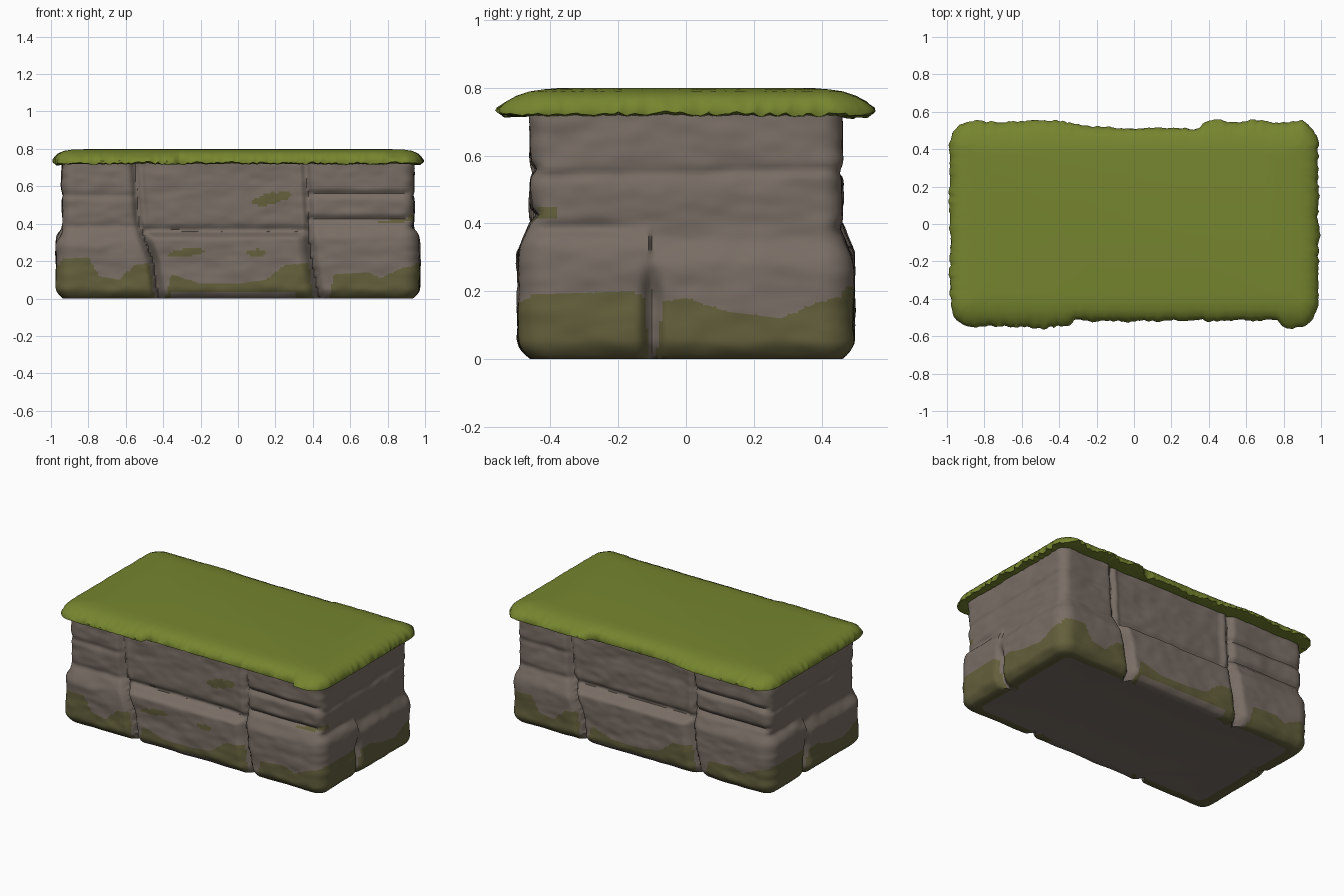
import bpy, bmesh, math
from mathutils import Vector, noise

cube = bpy.data.objects.get("Cube")
if cube:
    bpy.data.objects.remove(cube, do_unlink=True)


def material(name, rgb):
    m = bpy.data.materials.new(name)
    m.use_nodes = True
    m.diffuse_color = (*rgb, 1)
    bsdf = next(n for n in m.node_tree.nodes if n.type == 'BSDF_PRINCIPLED')
    bsdf.inputs["Base Color"].default_value = (*rgb, 1)
    bsdf.inputs["Roughness"].default_value = 0.9
    return m


stone = material("warm grey stone", (0.19, 0.155, 0.13))
moss = material("dull moss", (0.125, 0.115, 0.045))
grass = material("grass green", (0.18, 0.235, 0.028))


# Helpers: soft step, crack, piecewise line, rounded outline
def step(t, edge, soft):
    k = min(1, max(0, (t - edge) / soft + 0.5))
    return k * k * (3 - 2 * k)


def crack(t, centre, width, depth):
    return -depth * math.exp(-((t - centre) / width) ** 2)


def along(points, t):
    for (a, p), (b, q) in zip(points, points[1:]):
        if t <= b:
            return p + (q - p) * max(0, (t - a) / (b - a))
    return points[-1][1]


def outline(hx, hy, r, gap):
    """Rounded rectangle as (position, outward normal), counter-clockwise."""
    pts = []
    sides = [(-1, -1, hx), (1, -1, hy), (1, 1, hx), (-1, 1, hy)]
    for k, (sx, sy, half) in enumerate(sides):
        # Corner arc followed by the straight edge that leaves it
        centre = Vector((sx * (hx - r), sy * (hy - r), 0))
        start = math.pi * (1 + k / 2)
        arc = max(4, int(r * 1.6 / gap))
        for i in range(arc):
            a = start + math.pi / 2 * i / arc
            n = Vector((math.cos(a), math.sin(a), 0))
            pts.append((centre + n * r, n))
        n = Vector((math.cos(start + math.pi / 2), math.sin(start + math.pi / 2), 0))
        run = Vector((-n.y, n.x, 0))
        length = 2 * (half - r)
        count = int(length / gap)
        for i in range(count):
            pts.append((centre + n * r + run * (length * i / count), n))
    return pts


def loft(name, rings, mats, pick=None):
    """Skin closed rings from bottom to top and cap both ends."""
    bm = bmesh.new()
    loops = [[bm.verts.new(p) for p in ring] for ring in rings]
    n = len(loops[0])
    for i, (low, high) in enumerate(zip(loops, loops[1:])):
        for j in range(n):
            k = (j + 1) % n
            f = bm.faces.new((low[j], low[k], high[k], high[j]))
            if pick:
                f.material_index = pick(j, k, f.calc_center_median())
    bm.faces.new(loops[0][::-1])
    bm.faces.new(loops[-1])
    mesh = bpy.data.meshes.new(name)
    bm.to_mesh(mesh)
    bm.free()
    ob = bpy.data.objects.new(name, mesh)
    bpy.context.collection.objects.link(ob)
    for m in mats:
        mesh.materials.append(m)
    bpy.ops.object.select_all(action='DESELECT')
    ob.select_set(True)
    bpy.context.view_layer.objects.active = ob
    bpy.ops.object.shade_smooth_by_angle(angle=math.radians(50))
    return ob


# Stone relief: long faces have two end columns and a recessed middle
LEFT_JOINT = [(0, -0.43), (0.2, -0.46), (0.3, -0.5), (0.42, -0.53), (0.72, -0.55)]
RIGHT_JOINT = [(0, 0.44), (0.2, 0.40), (0.35, 0.38), (0.72, 0.36)]


def long_relief(u, z):
    left, right = along(LEFT_JOINT, z), along(RIGHT_JOINT, z)
    d = crack(u, left, 0.022, 0.035) + crack(u, right, 0.022, 0.03)
    if left < u < right:
        inside = step(u, left + 0.03, 0.05) * (1 - step(u, right - 0.04, 0.07))
        d += 0.035 * (1 - step(z, 0.34, 0.05)) * inside
        d -= 0.022 * step(z, 0.34, 0.04) * inside
        d += crack(z, 0.365, 0.02, 0.018)
    elif u <= left:
        d += 0.035 * (1 - step(z, 0.33, 0.12))
        d += crack(z, 0.55, 0.018, 0.008) + crack(z, 0.385, 0.02, 0.008)
    else:
        d += 0.035 * (1 - step(z, 0.36, 0.1))
        d += crack(z, 0.56, 0.016, 0.018) + crack(z, 0.425, 0.016, 0.02)
    return d


# Short faces have a plain upper wall and two bulging foot stones
def short_relief(v, z):
    foot = 0.36 if v < -0.1 else 0.32
    d = 0.032 * (1 - step(z, foot, 0.09))
    d += crack(v, -0.1, 0.025, 0.045) * (1 - step(z, 0.24, 0.14))
    d += crack(z, 0.55 + 0.02 * v, 0.015, 0.008)
    d += crack(z, 0.385, 0.018, 0.014) * (1 - step(v, -0.2, 0.12))
    return d


# Moss height along each kind of face
LONG_MOSS = [(-0.97, 0.21), (-0.8, 0.22), (-0.74, 0.12), (-0.64, 0.1), (-0.55, 0.18),
             (-0.47, 0.19), (-0.45, 0), (-0.385, 0), (-0.36, 0.13), (-0.2, 0.08),
             (0, 0.08), (0.15, 0.1), (0.25, 0.18), (0.38, 0.19), (0.4, 0), (0.49, 0),
             (0.51, 0.13), (0.7, 0.14), (0.76, 0.11), (0.85, 0.15), (0.95, 0.19)]
SHORT_MOSS = [(-0.47, 0.19), (-0.15, 0.2), (-0.12, 0.17), (-0.11, 0), (-0.085, 0),
              (-0.07, 0.17), (0, 0.18), (0.12, 0.14), (0.28, 0.12), (0.47, 0.2)]
# Loose moss patches on the front: x, z, half width, half height, slant
PATCHES = [(-0.28, 0.245, 0.1, 0.02, 0.1), (0.1, 0.245, 0.05, 0.02, 0),
           (0.18, 0.535, 0.1, 0.03, 0.2), (0.85, 0.415, 0.1, 0.012, 0.1)]

wall = outline(0.94, 0.46, 0.06, 0.01)


def local(p, n):
    """Coordinates along the long and the short face, turned for the far sides."""
    return (p.x if n.y < 0 else -p.x), (p.y if n.x > 0 else -p.y)


def moss_top(p, n):
    u, v = local(p, n)
    return along(LONG_MOSS, u) if abs(n.y) > abs(n.x) else along(SHORT_MOSS, v)


tops = [moss_top(p, n) for p, n in wall]
ROWS, HEIGHT = 66, 0.74
gap_z = HEIGHT / ROWS


def wall_point(j, i):
    p, n = wall[j]
    z = i * gap_z
    if tops[j] > 0.05 and abs(z - tops[j]) <= gap_z / 2:
        z = tops[j]
    u, v = local(p, n)
    d = n.y ** 2 * long_relief(u, z) + n.x ** 2 * short_relief(v, z)
    d += 0.008 * noise.noise(Vector((p.x * 5, p.y * 5, z * 9)))
    d += 0.004 * noise.noise(Vector((p.x * 12, p.y * 12, z * 25)))
    d -= 0.04 * max(0, 1 - z / 0.06) ** 2
    return p + n * d + Vector((0, 0, z))


def wall_colour(j, k, c):
    p, n = wall[j]
    low = 0.03 if abs(n.y) > 0.7 and -0.36 < local(p, n)[0] < 0.3 else 0
    if low < c.z < (tops[j] + tops[k]) / 2:
        return 1
    if n.y < -0.7:
        for x, z, w, h, slant in PATCHES:
            a, b = (c.x - x) / w, (c.z - z - slant * (c.x - x)) / h
            if a * a + b * b < 1 + 0.5 * noise.noise(c * 30):
                return 1
    side_patch = abs(c.y + 0.43) < 0.05 and abs(c.z - 0.43) < 0.02
    return int(side_patch and n.x > 0.5)


rings = [[wall_point(j, i) for j in range(len(wall))] for i in range(ROWS + 1)]
sole = [Vector((p.x * 0.93, p.y * 0.9, 0.004)) for p in rings[0]]
loft("stone_block", [sole] + rings, [stone, moss], wall_colour)


# Grass slab: ragged drooping rim, rounded shoulder and flat top
rim = outline(0.965, 0.495, 0.09, 0.012)


def flare(p, n):
    """Extra overhang near the ends of the long faces."""
    if n.y < 0:
        near = 1 - step(p.x, -0.33, 0.02) + step(p.x, 0.78, 0.03)
    else:
        near = 1 - step(p.x, -0.3, 0.3) + step(p.x, 0.36, 0.03)
    return 0.035 * near * n.y ** 2


def rim_ring(offset, z, spread, ragged):
    ring = []
    for p, n in rim:
        coarse = noise.noise(p * 9)
        fine = noise.noise(p * 45 + Vector((0, 0, z * 20)))
        out = offset + flare(p, n) * spread + ragged * (0.012 * coarse + 0.014 * fine)
        ring.append(p + n * out + Vector((0, 0, z + ragged * (0.008 * coarse + 0.012 * fine))))
    return ring


loft("grass_top", [
    rim_ring(-0.06, 0.725, 0, 0),
    rim_ring(-0.02, 0.718, 0.6, 0.5),
    rim_ring(0.018, 0.722, 1, 1),
    rim_ring(0.020, 0.735, 0.95, 0.7),
    rim_ring(0.012, 0.757, 0.6, 0.3),
    rim_ring(-0.004, 0.775, 0.3, 0.12),
    rim_ring(-0.035, 0.789, 0.1, 0.05),
    rim_ring(-0.075, 0.796, 0, 0),
    [Vector((p.x * 0.8, p.y * 0.75, 0.8)) for p, n in rim],
], [grass])
